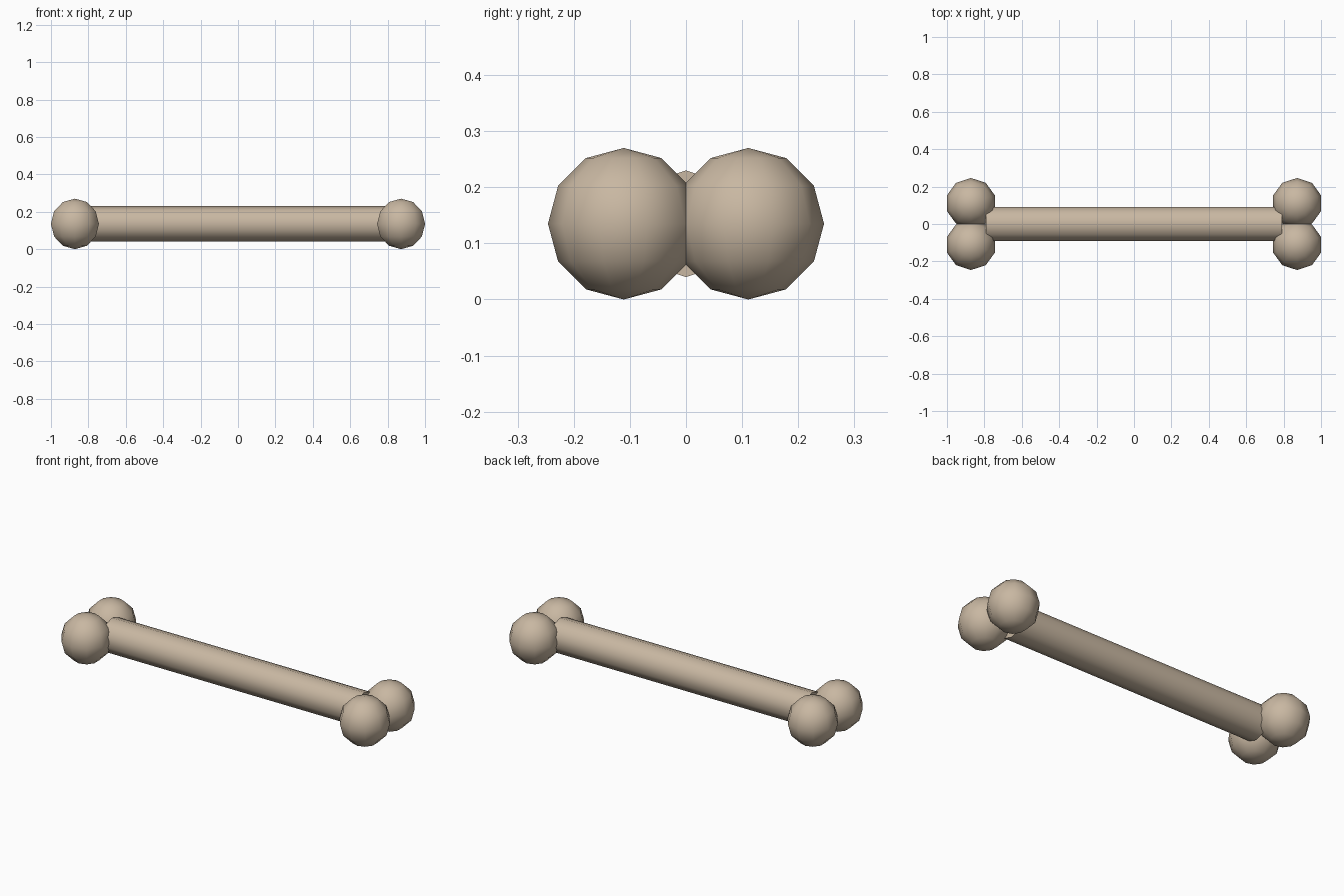
import bpy, bmesh, math
from mathutils import Matrix

if "Cube" in bpy.data.objects:
    bpy.data.objects.remove(bpy.data.objects["Cube"])

SIDES = 10
MID_Z = 0.135

bone = bpy.data.materials.new("bone_beige")
bone.diffuse_color = (0.58, 0.475, 0.36, 1)
bone.use_nodes = True
bone.node_tree.nodes["Principled BSDF"].inputs["Base Color"].default_value = bone.diffuse_color


def point_to_y(bm):
    """Turn the mesh about z so a corner of its polygon lies on the y axis."""
    v = max(bm.verts, key=lambda p: p.co.xy.length)
    turn = math.pi / 2 - math.atan2(v.co.y, v.co.x)
    bmesh.ops.rotate(bm, verts=bm.verts, matrix=Matrix.Rotation(turn, 3, 'Z'))
    # a 10-sided polygon may land on any corner, all are equivalent


def finish(name, bm, location):
    bmesh.ops.recalc_face_normals(bm, faces=bm.faces)
    mesh = bpy.data.meshes.new(name)
    bm.to_mesh(mesh)
    bm.free()
    mesh.materials.append(bone)
    ob = bpy.data.objects.new(name, mesh)
    ob.location = location
    bpy.context.collection.objects.link(ob)
    bpy.ops.object.select_all(action='DESELECT')
    ob.select_set(True)
    bpy.context.view_layer.objects.active = ob
    bpy.ops.object.shade_smooth_by_angle(angle=math.radians(60))
    return ob


# Shaft, lying along x with a corner edge on top
bm = bmesh.new()
bmesh.ops.create_cone(bm, cap_ends=True, segments=SIDES, radius1=0.095,
                      radius2=0.095, depth=1.58)
point_to_y(bm)
for v in bm.verts:
    v.co = (v.co.z, v.co.x, v.co.y)
finish("shaft", bm, (0, 0, MID_Z))

# Two rounded knobs at each end
for sx, end in ((-1, "left"), (1, "right")):
    for sy, side in ((-1, "front"), (1, "back")):
        bm = bmesh.new()
        bmesh.ops.create_uvsphere(bm, u_segments=SIDES, v_segments=6, radius=0.135)
        point_to_y(bm)
        finish(f"{end}_{side}_knob", bm, (sx * 0.872, sy * 0.111, MID_Z))
